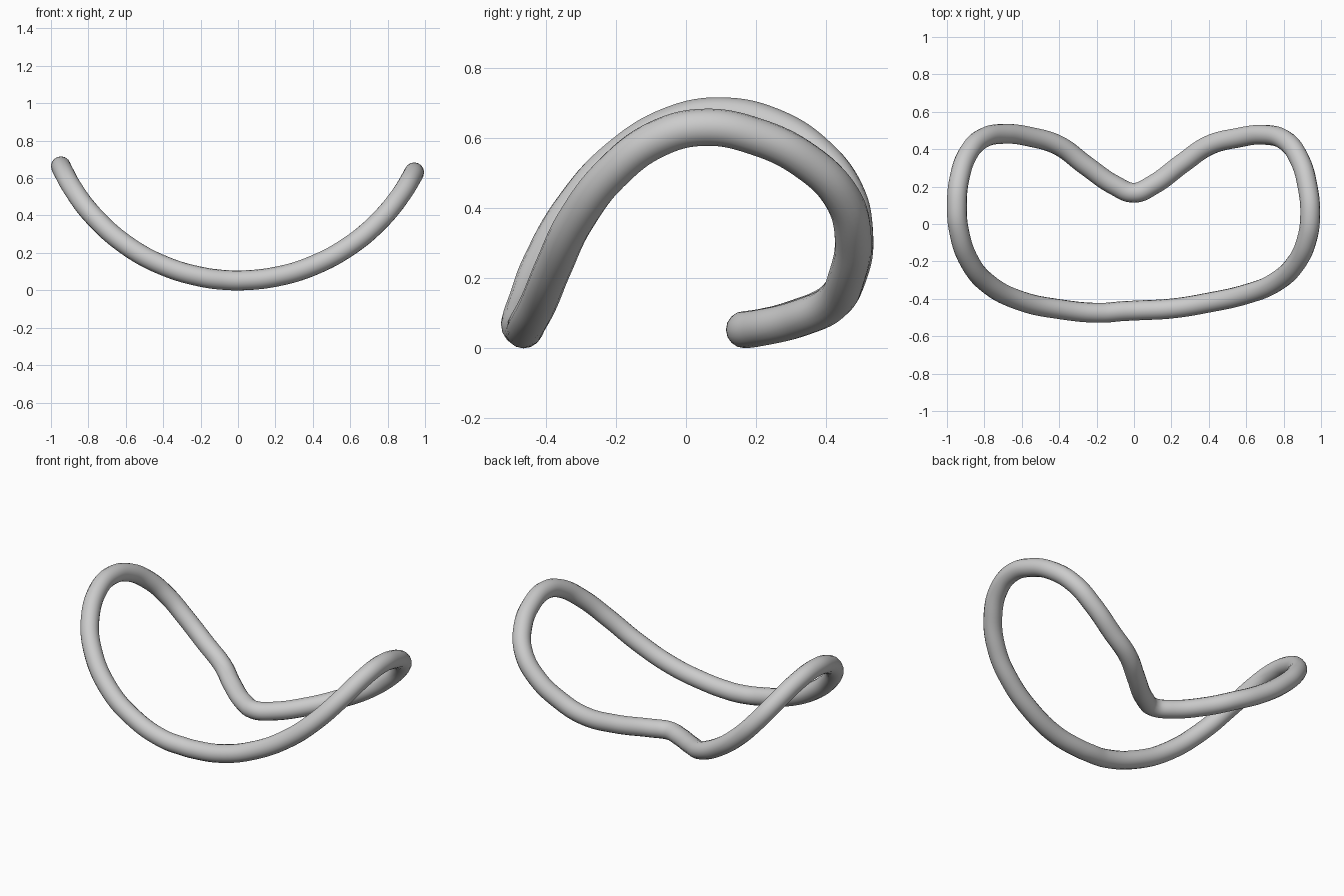
import bpy
from math import sqrt

if "Cube" in bpy.data.objects:
    bpy.data.objects.remove(bpy.data.objects["Cube"])

TUBE = 0.053

# Plan-view outline of the closed loop (x, y), clockwise from the rear notch
PLAN = [(0, .167), (.1, .208), (.26, .325), (.4, .42), (.55, .46), (.7, .477),
        (.81, .445), (.885, .345), (.928, .2), (.942, .05), (.925, -.08),
        (.865, -.21), (.75, -.315), (.6, -.375), (.4, -.42), (.2, -.452),
        (.02, -.462), (-.06, -.466), (-.18, -.475), (-.4, -.455), (-.6, -.413),
        (-.78, -.32), (-.88, -.2), (-.935, -.04), (-.947, .1), (-.932, .25),
        (-.885, .38), (-.81, .457), (-.7, .482), (-.55, .465), (-.4, .418),
        (-.26, .315), (-.1, .205)]


def height(x):
    """Circular sweep seen from the front, slightly higher on the left."""
    r = 1.04 if x < 0 else 1.057
    return TUBE + r - sqrt(r * r - x * x)


# Round tube swept along the smooth loop
curve = bpy.data.curves.new("curved_loop", 'CURVE')
curve.dimensions = '3D'
curve.resolution_u = 8
curve.bevel_depth = TUBE
curve.bevel_resolution = 6
spline = curve.splines.new('BEZIER')
spline.bezier_points.add(len(PLAN) - 1)
for point, (x, y) in zip(spline.bezier_points, PLAN):
    point.co = (x, y, height(x))
    point.handle_left_type = point.handle_right_type = 'AUTO'
spline.use_cyclic_u = True
spline.use_smooth = True

loop = bpy.data.objects.new("curved_loop", curve)
bpy.context.collection.objects.link(loop)

# Turn the sweep into a smooth mesh
bpy.context.view_layer.objects.active = loop
loop.select_set(True)
bpy.ops.object.convert(target='MESH')
bpy.ops.object.shade_smooth()
